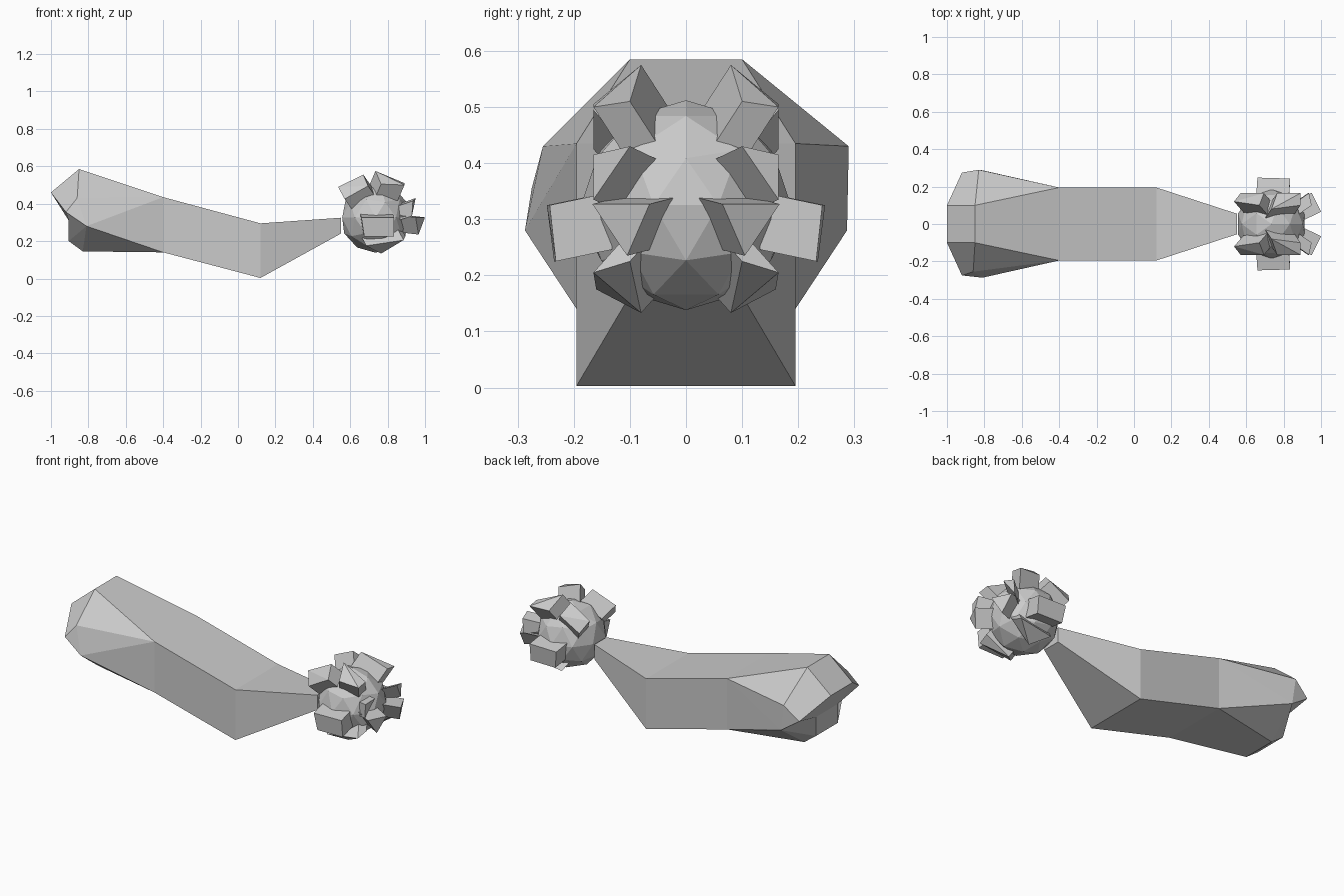
import bpy, bmesh
from mathutils import Vector

if "Cube" in bpy.data.objects:
    bpy.data.objects.remove(bpy.data.objects["Cube"])

grey = bpy.data.materials.new("stone_grey")
grey.diffuse_color = (0.6, 0.6, 0.6, 1)
grey.use_nodes = True
grey.node_tree.nodes["Principled BSDF"].inputs["Base Color"].default_value = grey.diffuse_color


def finish(bm, name):
    bmesh.ops.recalc_face_normals(bm, faces=bm.faces)
    me = bpy.data.meshes.new(name)
    bm.to_mesh(me)
    bm.free()
    me.materials.append(grey)
    ob = bpy.data.objects.new(name, me)
    bpy.context.collection.objects.link(ob)
    return ob


# Bent handle: square neck flaring into a faceted butt
half = {
    "a0": (.55, .055, .325), "a1": (.55, .055, .24),
    "b0": (.12, .195, .295), "b1": (.12, .195, .003),
    "c0": (-.4, .195, .435), "c1": (-.4, .195, .14),
    "T": (-.85, .1, .585), "P": (-.86, .255, .43), "Q": (-.92, .275, .355),
    "S": (-.81, .287, .28), "B": (-.83, .1, .145), "F3": (-.905, .1, .2),
    "F2": (-.905, .1, .31), "E": (-1, .1, .46),
}
side_faces = ["a0 b0 b1 a1", "b0 c0 c1 b1", "c0 T P", "c0 P S", "P Q S",
              "c0 S c1", "c1 S B", "S F3 B", "S Q F2 F3", "Q E F2", "Q P T E"]
rim = "a0 b0 c0 T E F2 F3 B c1 b1 a1".split()

bm = bmesh.new()
v = {}
for s in (-1, 1):
    for k, (x, y, z) in half.items():
        if k == "P" and s == 1:          # broader shoulder on the back
            x, y = -.83, .29
        v[k, s] = bm.verts.new((x, s * y, z))
    for f in side_faces:
        bm.faces.new([v[k, s] for k in f.split()])
for a, b in zip(rim, rim[1:] + rim[:1]):
    bm.faces.new([v[a, -1], v[b, -1], v[b, 1], v[a, 1]])
finish(bm, "handle")

# Faceted ball head
centre = Vector((.735, 0, .325))
bm = bmesh.new()
bmesh.ops.create_icosphere(bm, subdivisions=2, radius=.187)
bmesh.ops.translate(bm, verts=bm.verts, vec=centre)
finish(bm, "ball_head")

# Raised studs: outer corners relative to the ball centre, mirrored in y
studs = {
    "upper_outer_stud": [(0, .08, .25), (.155, .1, .185), (.155, .165, .175), (.03, .165, .18)],
    "upper_inner_stud": [(-.2, .12, .165), (-.065, .1, .23), (-.04, .165, .17), (-.165, .165, .1)],
    "side_stud": [(-.075, .248, 0), (.1, .243, 0), (.1, .232, -.1), (-.06, .235, -.1)],
    "tip_stud": [(.265, .065, .002), (.215, .167, .002), (.23, .105, -.09)],
    "tip_upper_stud": [(.215, .1, .105), (.2, .165, .09), (.195, .165, .01)],
    "lower_stud": [(.03, .08, -.192), (.16, .1, -.1), (.15, .165, -.12), (-.05, .16, -.15)],
}
for name, corners in studs.items():
    for s, label in ((-1, "front"), (1, "back")):
        bm = bmesh.new()
        mid = sum((Vector(c) for c in corners), Vector()) / len(corners)
        for c in corners:
            p = Vector(c)
            root = p - mid * .42
            for q in (p, root):
                bm.verts.new(centre + Vector((q.x, s * q.y, q.z)))
        bmesh.ops.convex_hull(bm, input=bm.verts)
        bmesh.ops.dissolve_limit(bm, angle_limit=.05, verts=bm.verts, edges=bm.edges)
        finish(bm, f"{name}_{label}")
